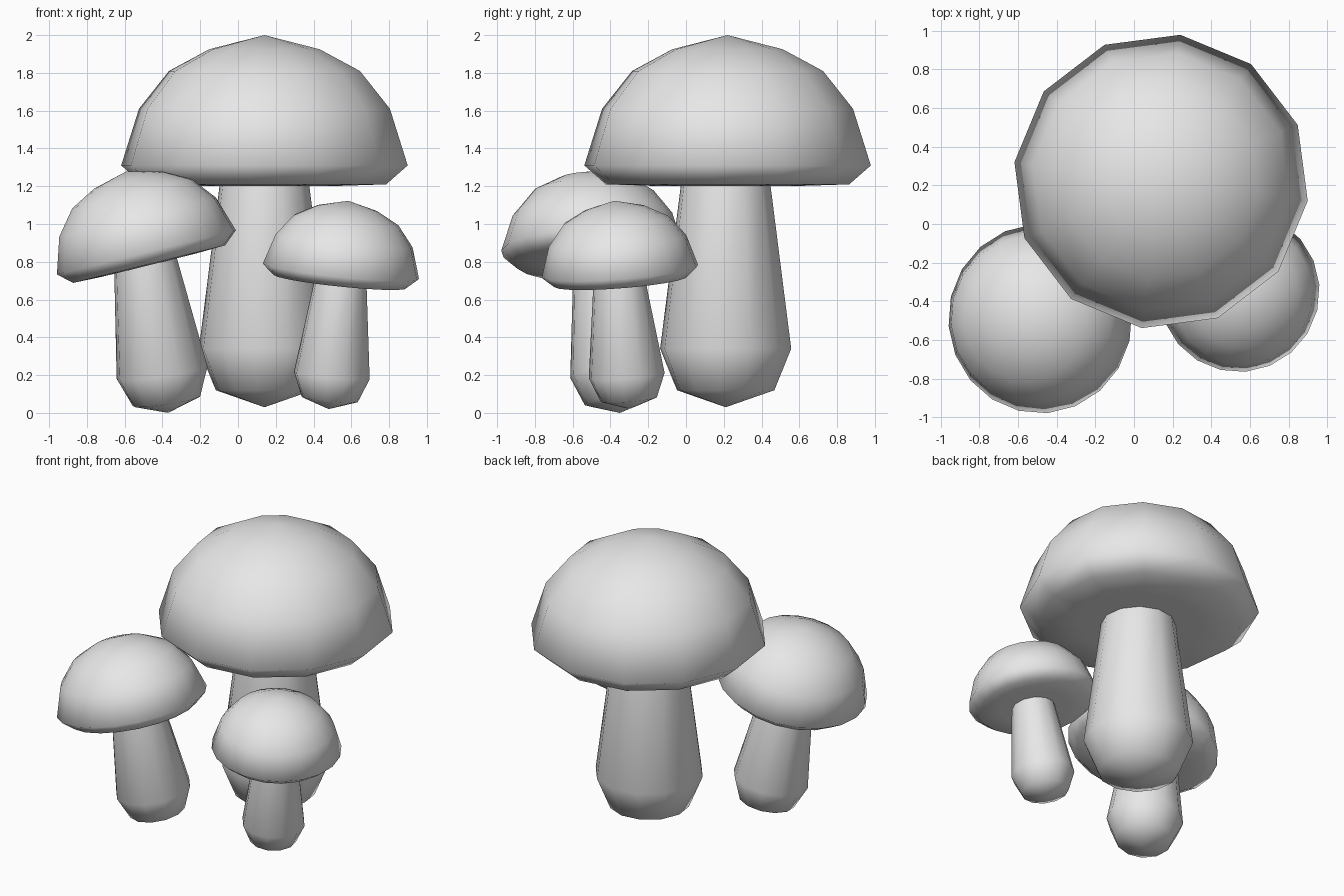
import bpy
import bmesh
from math import cos, sin, pi, radians
from mathutils import Vector

default = bpy.data.objects.get("Cube")
if default:
    bpy.data.objects.remove(default, do_unlink=True)

grey = bpy.data.materials.new("pale grey")
grey.use_nodes = True
grey.diffuse_color = (0.8, 0.8, 0.8, 1)
grey.node_tree.nodes["Principled BSDF"].inputs["Base Color"].default_value = (0.8, 0.8, 0.8, 1)

# Profiles as (radius, height); cap heights are from the rim, stem heights from the foot
CAP = [(0, -0.11), (0.4, -0.108), (0.65, -0.1), (0.765, 0), (0.67, 0.3),
       (0.51, 0.5), (0.295, 0.615), (0, 0.69)]
STEM = [(0, 0), (0.26, 0.09), (0.35, 0.31), (0.24, 1.17), (0.22, 1.3), (0, 1.3)]


def lathe(name, profile, sides, scale, origin, axis, turn):
    """Revolve a profile, then scale it, lean it along an axis and place it."""
    bm = bmesh.new()
    rings = []
    for r, z in profile:
        if r == 0:
            rings.append([bm.verts.new((0, 0, z))])
        else:
            angles = [turn + 2 * pi * i / sides for i in range(sides)]
            rings.append([bm.verts.new((r * cos(a), r * sin(a), z)) for a in angles])
    for low, high in zip(rings, rings[1:]):
        for i in range(sides):
            j = (i + 1) % sides
            corners = [low[i % len(low)], low[j % len(low)],
                       high[j % len(high)], high[i % len(high)]]
            bm.faces.new(list(dict.fromkeys(corners)))
    bmesh.ops.recalc_face_normals(bm, faces=bm.faces)
    mesh = bpy.data.meshes.new(name)
    bm.to_mesh(mesh)
    bm.free()
    mesh.materials.append(grey)
    mesh.shade_smooth()
    obj = bpy.data.objects.new(name, mesh)
    bpy.context.collection.objects.link(obj)
    obj.scale = (scale, scale, scale)
    obj.location = origin
    up = Vector((0, 0, 1))
    obj.rotation_mode = 'QUATERNION'
    obj.rotation_quaternion = up.rotation_difference(Vector(axis))
    return obj


def mushroom(name, sides, cap_scale, rim, cap_axis, stem_scale, foot, stem_axis):
    turn = radians(22.5)
    lathe(name + "_cap", CAP, sides, cap_scale, rim, cap_axis, turn)
    lathe(name + "_stem", STEM, 12, stem_scale, foot, stem_axis, turn)


# Tall upright mushroom, and two smaller leaning ones in front
mushroom("tall_mushroom", 12, 1, (0.14, 0.22, 1.31), (0, 0, 1),
         1, (0.14, 0.21, 0.03), (0, 0, 1))
mushroom("right_mushroom", 20, 0.64, (-0.485, -0.49, 0.85), (-0.24, 0, 0.97),
         0.7, (-0.37, -0.35, 0), (-0.12, -0.08, 0.8))
mushroom("left_mushroom", 20, 0.545, (0.545, -0.35, 0.75), (0.04, -0.03, 0.385),
         0.58, (0.48, -0.3, 0.02), (0.06, -0.05, 0.64))
